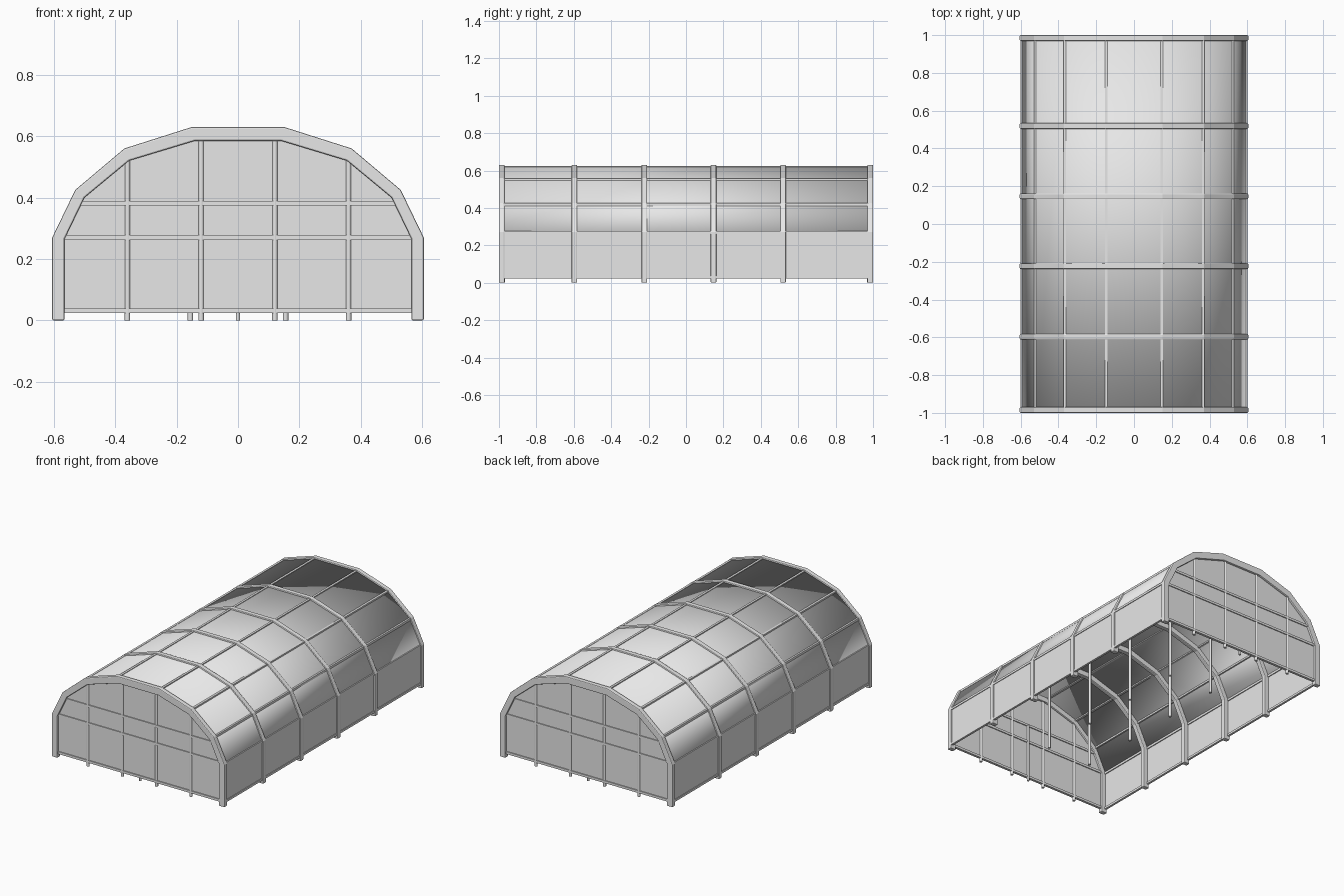
import bpy, bmesh
from mathutils import Vector

cube = bpy.data.objects.get("Cube")
if cube:
    bpy.data.objects.remove(cube, do_unlink=True)

grey = bpy.data.materials.new("plain grey")
grey.use_nodes = True
grey.diffuse_color = (0.8, 0.8, 0.8, 1)
grey.node_tree.nodes["Principled BSDF"].inputs["Base Color"].default_value = (0.8, 0.8, 0.8, 1)

# Right half of the arch, from foot to crown
OUTER = [(0.605, 0.0), (0.605, 0.27), (0.53, 0.425), (0.37, 0.56), (0.15, 0.63)]
INNER = [(0.565, 0.0), (0.565, 0.265), (0.50, 0.40), (0.355, 0.52), (0.14, 0.585)]
RIBS = [-0.985, -0.597, -0.223, 0.147, 0.519, 0.985]
BASE = 0.025
END = 0.984


def arch(t, base=0.0):
    """Full arch line, t = 0 outer edge to 1 inner edge."""
    half = [(a + (c - a) * t, b + (d - b) * t) for (a, b), (c, d) in zip(OUTER, INNER)]
    half[0] = (half[0][0], base)
    return half + [(-x, z) for x, z in reversed(half)]


def height_at(x):
    """Height of the middle of the arch above a given x."""
    half = arch(0.6)[1:5]
    for (x1, z1), (x2, z2) in zip(half, half[1:]):
        if x2 <= abs(x) <= x1:
            return z1 + (z2 - z1) * (x1 - abs(x)) / (x1 - x2)
    return half[-1][1]


def width_at(z):
    """Half width of the arch at a given height."""
    half = arch(0.6)[:5]
    for (x1, z1), (x2, z2) in zip(half, half[1:]):
        if z1 <= z <= z2:
            return x1 + (x2 - x1) * (z - z1) / (z2 - z1)


def finish(name, bm, smooth=None):
    bmesh.ops.recalc_face_normals(bm, faces=bm.faces)
    mesh = bpy.data.meshes.new(name)
    bm.to_mesh(mesh)
    bm.free()
    mesh.materials.append(grey)
    ob = bpy.data.objects.new(name, mesh)
    bpy.context.collection.objects.link(ob)
    if smooth:
        bpy.ops.object.select_all(action='DESELECT')
        ob.select_set(True)
        bpy.context.view_layer.objects.active = ob
        bpy.ops.object.shade_smooth_by_angle(angle=smooth)
    return ob


def box(name, centre, size):
    bm = bmesh.new()
    bmesh.ops.create_cube(bm, size=1)
    for v in bm.verts:
        v.co = Vector(a * b for a, b in zip(v.co, size)) + Vector(centre)
    return finish(name, bm)


def post(name, x, y, top, radius=0.009):
    bm = bmesh.new()
    bmesh.ops.create_cone(bm, cap_ends=True, segments=12, radius1=radius,
                          radius2=radius, depth=top)
    bmesh.ops.translate(bm, verts=bm.verts, vec=(x, y, top / 2))
    return finish(name, bm, 0.7)


def extrude_y(bm, depth):
    ext = bmesh.ops.extrude_face_region(bm, geom=bm.faces[:])
    moved = [g for g in ext["geom"] if isinstance(g, bmesh.types.BMVert)]
    bmesh.ops.translate(bm, verts=moved, vec=(0, depth, 0))


# Arched ribs
for i, y in enumerate(RIBS):
    bm = bmesh.new()
    outer = [bm.verts.new((x, y - 0.015, z)) for x, z in arch(0)]
    inner = [bm.verts.new((x, y - 0.015, z)) for x, z in arch(1)]
    for k in range(len(outer) - 1):
        bm.faces.new((outer[k], outer[k + 1], inner[k + 1], inner[k]))
    extrude_y(bm, 0.03)
    rib = finish(f"arch_rib_{i + 1}", bm)
    bevel = rib.modifiers.new("soft edges", 'BEVEL')
    bevel.width = 0.005
    bevel.segments = 2
    bevel.limit_method = 'ANGLE'
    bevel.angle_limit = 1.0


# Covering: upright side sheets and curved roof sheet
def sheet(name, line, smooth=None):
    bm = bmesh.new()
    rows = [[bm.verts.new((x, y, z)) for x, z in line] for y in (-END, END)]
    for k in range(len(line) - 1):
        bm.faces.new((rows[0][k], rows[0][k + 1], rows[1][k + 1], rows[1][k]))
    ob = finish(name, bm, smooth)
    solid = ob.modifiers.new("thickness", 'SOLIDIFY')
    solid.thickness = 0.004
    solid.offset = 0


cover = arch(0.25, BASE)
sheet("left_side_sheet", cover[:2])
sheet("right_side_sheet", cover[-2:])
sheet("roof_sheet", cover[1:-1], 0.55)

# Lengthwise purlins along every fold of the covering
for i, (x, z) in enumerate(arch(0.27, BASE + 0.005)):
    box(f"purlin_{i + 1}", (x, 0, z), (0.014, 2 * END, 0.014))

# End walls with posts and rails
for side, y in (("front", -END), ("back", END)):
    bm = bmesh.new()
    bm.faces.new([bm.verts.new((x, y - 0.002, z)) for x, z in arch(0.5, BASE)])
    extrude_y(bm, 0.004)
    finish(f"{side}_wall", bm)
    for i, x in enumerate((-0.36, -0.12, 0.12, 0.36)):
        post(f"{side}_post_{i + 1}", x, y, height_at(x))
    for i, z in enumerate((0.031, 0.27, 0.382)):
        box(f"{side}_rail_{i + 1}", (0, y, z), (2 * width_at(z), 0.016, 0.015))
    inward = 0.008 if y < 0 else -0.008
    post(f"{side}_door_post", 0, y + inward, 0.38, 0.007)

# Inner support poles under the middle ribs
for i, y in enumerate(RIBS[1:-1]):
    for side, x in (("left", 0.155), ("right", -0.155)):
        post(f"{side}_support_pole_{i + 1}", x, y, height_at(x))
